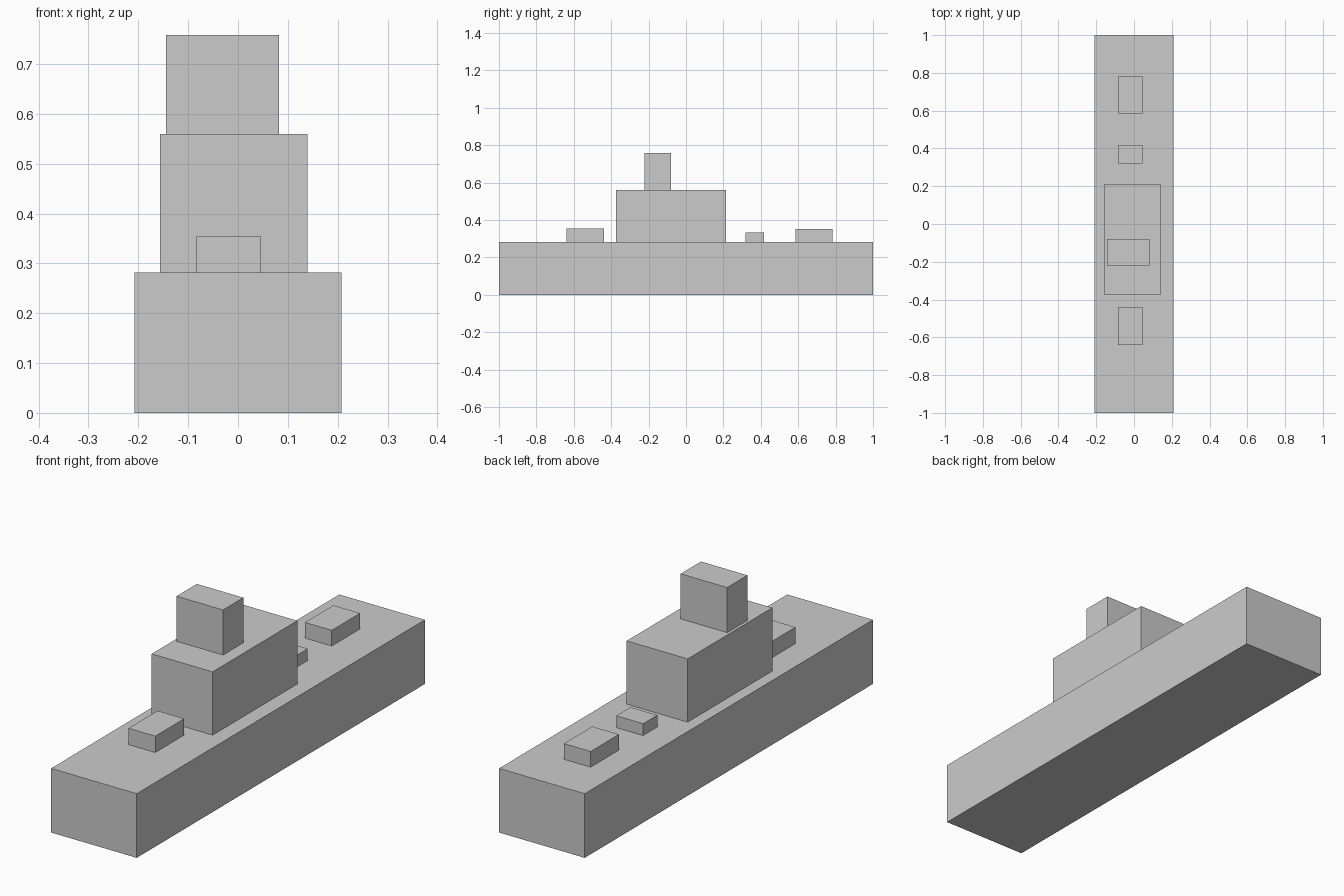
import bpy
import bmesh
from mathutils import Vector

if "Cube" in bpy.data.objects:
    bpy.data.objects.remove(bpy.data.objects["Cube"])


def box(name, x, y, z):
    """Axis-aligned box from (min, max) ranges."""
    bm = bmesh.new()
    bmesh.ops.create_cube(bm, size=1)
    size = Vector((x[1] - x[0], y[1] - y[0], z[1] - z[0]))
    centre = Vector((sum(x) / 2, sum(y) / 2, sum(z) / 2))
    bmesh.ops.scale(bm, vec=size, verts=bm.verts)
    mesh = bpy.data.meshes.new(name)
    bm.to_mesh(mesh)
    bm.free()
    obj = bpy.data.objects.new(name, mesh)
    obj.location = centre
    bpy.context.collection.objects.link(obj)
    return obj


DECK = 0.282
ROOF = 0.56

# Main stacked blocks
box("hull", (-0.208, 0.208), (-1.0, 1.0), (0.0, DECK))
box("cabin", (-0.157, 0.139), (-0.375, 0.213), (DECK, ROOF))
box("funnel", (-0.144, 0.082), (-0.221, -0.08), (ROOF, 0.758))

# Low hatches lined up along the deck
for name, y, top in (("front_hatch", (-0.64, -0.439), 0.354),
                     ("middle_hatch", (0.319, 0.418), 0.334),
                     ("back_hatch", (0.585, 0.782), 0.351)):
    box(name, (-0.084, 0.046), y, (DECK, top))
